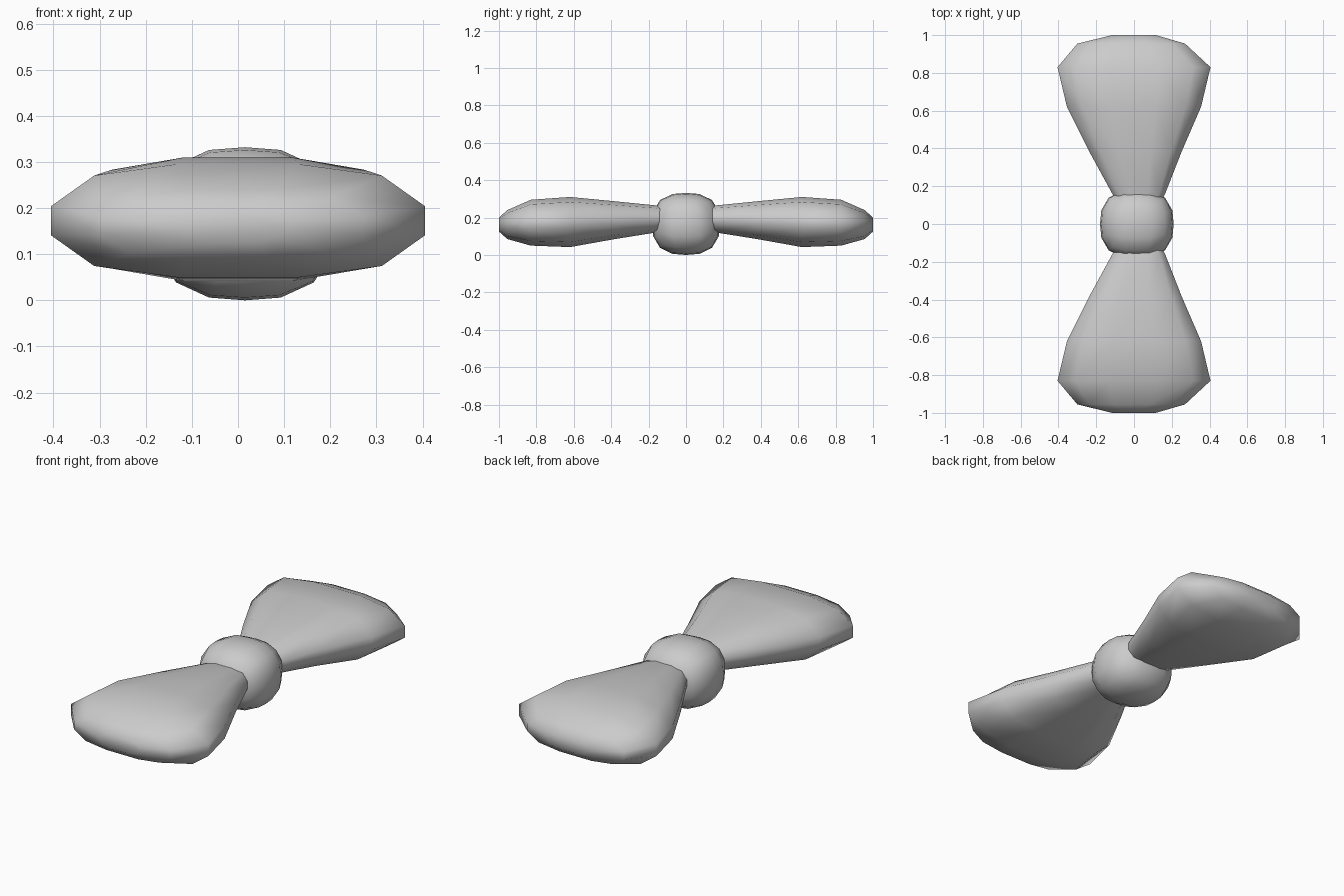
import bpy
import bmesh
import math

cube = bpy.data.objects.get("Cube")
if cube:
    bpy.data.objects.remove(cube, do_unlink=True)

grey = bpy.data.materials.new("plain_grey")
grey.use_nodes = True
COLOUR = (0.6, 0.6, 0.6, 1)
grey.diffuse_color = COLOUR
grey.node_tree.nodes["Principled BSDF"].inputs["Base Color"].default_value = COLOUR


def finish(bm, name, angle):
    bmesh.ops.recalc_face_normals(bm, faces=bm.faces)
    mesh = bpy.data.meshes.new(name)
    bm.to_mesh(mesh)
    bm.free()
    mesh.materials.append(grey)
    obj = bpy.data.objects.new(name, mesh)
    bpy.context.collection.objects.link(obj)
    bpy.ops.object.select_all(action='DESELECT')
    obj.select_set(True)
    bpy.context.view_layer.objects.active = obj
    bpy.ops.object.shade_smooth_by_angle(angle=math.radians(angle))
    return obj


# Twelve-sided cross-section of a wing, in half-width and half-height units
QUARTER = [(1, 0.26), (0.77, 0.8), (0.33, 1)]
SECTION = (QUARTER + [(-x, z) for x, z in reversed(QUARTER)]
           + [(-x, -z) for x, z in QUARTER]
           + [(x, -z) for x, z in reversed(QUARTER)])

# Stations along a wing: distance, x centre, half width, bottom z, top z
STATIONS = [
    (0.10, 0.025, 0.11, 0.14, 0.25),
    (0.16, 0.025, 0.14, 0.12, 0.265),
    (0.38, 0.008, 0.243, 0.085, 0.287),
    (0.62, 0.0, 0.355, 0.042, 0.31),
    (0.83, 0.0, 0.405, 0.05, 0.295),
    (0.955, -0.015, 0.285, 0.085, 0.24),
    (1.0, 0.0, 0.115, 0.125, 0.2),
]


def wing(name, side):
    bm = bmesh.new()
    rings = []
    for y, cx, half, low, high in STATIONS:
        mid, tall = (low + high) / 2, (high - low) / 2
        rings.append([bm.verts.new((cx + u * half, side * y, mid + v * tall))
                      for u, v in SECTION])
    count = len(SECTION)
    for a, b in zip(rings, rings[1:]):
        for i in range(count):
            j = (i + 1) % count
            bm.faces.new((a[i], a[j], b[j], b[i]))
    bm.faces.new(rings[0])
    bm.faces.new(rings[-1])
    return finish(bm, name, 60)


wing("front_wing", -1)
wing("back_wing", 1)

# Central knot: a subdivided cube pushed out to a slightly boxy ball
bm = bmesh.new()
bmesh.ops.create_cube(bm, size=2)
bmesh.ops.subdivide_edges(bm, edges=bm.edges[:], cuts=3, use_grid_fill=True)
POWER = 2.6
for v in bm.verts:
    d = [math.tan(c * math.pi / 4) for c in v.co]
    r = sum(abs(c) ** POWER for c in d) ** (1 / POWER)
    v.co = (0.015 + 0.195 * d[0] / r, 0.182 * d[1] / r, 0.166 + 0.166 * d[2] / r)
finish(bm, "knot", 60)
